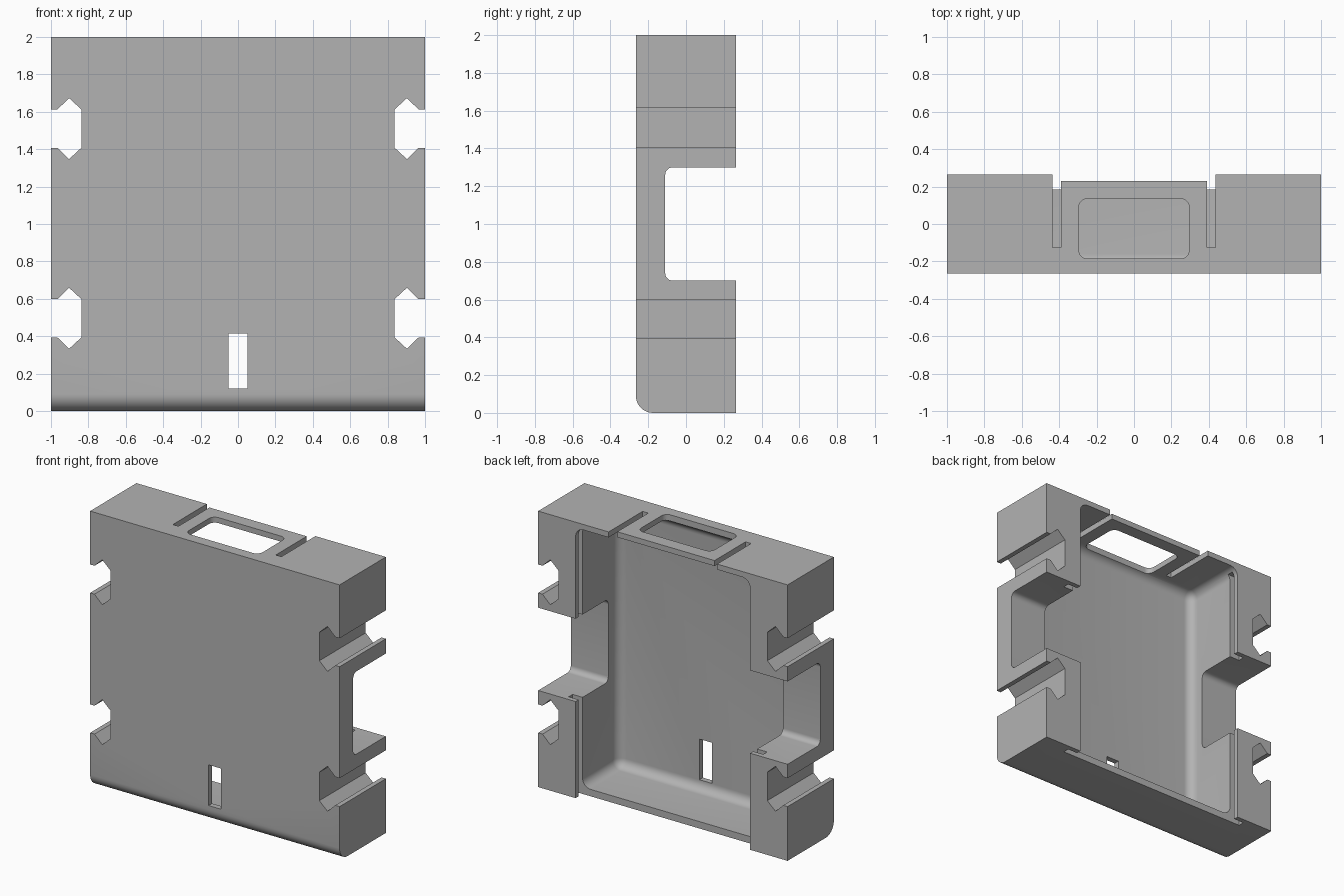
import bpy, bmesh, math
from mathutils import Vector

if "Cube" in bpy.data.objects:
    bpy.data.objects.remove(bpy.data.objects["Cube"])

grey = bpy.data.materials.new("plain_grey")
grey.use_nodes = True
colour = (0.45, 0.45, 0.45, 1)
grey.diffuse_color = colour
grey.node_tree.nodes["Principled BSDF"].inputs["Base Color"].default_value = colour


def finish(name, bm):
    bmesh.ops.recalc_face_normals(bm, faces=bm.faces)
    mesh = bpy.data.meshes.new(name)
    bm.to_mesh(mesh)
    bm.free()
    mesh.materials.append(grey)
    obj = bpy.data.objects.new(name, mesh)
    bpy.context.collection.objects.link(obj)
    return obj


def box(name, low, high, radius=0, rounded=None):
    """Box between two corners, rounding the edges picked by a rule."""
    bm = bmesh.new()
    bmesh.ops.create_cube(bm, size=1)
    for v in bm.verts:
        v.co = Vector([a + (b - a) * (c + 0.5) for a, b, c in zip(low, high, v.co)])
    if radius:
        edges = [e for e in bm.edges if rounded(*[v.co for v in e.verts])]
        bmesh.ops.bevel(bm, geom=edges, offset=radius, segments=8,
                        profile=0.5, affect='EDGES')
    return finish(name, bm)


def prism(name, points):
    """Profile in x and z, run through the whole depth."""
    bm = bmesh.new()
    face = bm.faces.new([bm.verts.new((x, -0.5, z)) for x, z in points])
    new = bmesh.ops.extrude_face_region(bm, geom=[face])["geom"]
    bmesh.ops.translate(bm, vec=(0, 1, 0),
                        verts=[g for g in new if isinstance(g, bmesh.types.BMVert)])
    return finish(name, bm)


def along(axis):
    return lambda a, b: abs((a - b)[axis]) > 0.01


def cut(cutter):
    """Subtract a cutter from the housing and discard it."""
    cutter.hide_render = True
    mod = housing.modifiers.new("cut", 'BOOLEAN')
    mod.operation, mod.solver, mod.object = 'DIFFERENCE', 'EXACT', cutter
    bpy.context.view_layer.objects.active = housing
    bpy.ops.object.modifier_apply(modifier=mod.name)
    bpy.data.objects.remove(cutter)


D = 0.265       # half depth
INNER = 0.70    # half width of the cavity
TOP = 1.96      # underside of the top plate
RIM = 0.185     # back edge of the bottom wall

# Outer block with a rounded lower front edge
housing = box("housing", (-1, -D, 0), (1, D, 2), 0.09,
              lambda a, b: max(a.y, b.y) < 0 and max(a.z, b.z) < 0.1)

# Main cavity, open at the back, filleted inside
cut(box("cavity", (-INNER, -0.225, 0.05), (INNER, 0.5, TOP), 0.065,
        lambda a, b: min(a.y, b.y) < 0.4))

# Entry for the sliding cover: lip opening and grooves through the bottom
cut(box("cover_entry", (-INNER, RIM + 0.02, -0.1), (INNER, 0.5, 0.3)))
cut(box("cover_groove", (-0.78, RIM, -0.1), (0.78, 0.23, 1.94)))

# Wide opening across both sides
cut(box("side_opening", (-2, -0.11, 0.70), (2, 0.5, 1.30), 0.04,
        lambda a, b: along(0)(a, b) and max(a.y, b.y) < 0))

# Keyed mounting channels, two on each side
half = [(1.1, 0.103), (0.965, 0.103), (0.903, 0.163), (0.838, 0.103)]
for side in (-1, 1):
    for z in (0.496, 1.51):
        outline = half + [(x, -h) for x, h in reversed(half)]
        cut(prism("channel", [(side * x, z + h) for x, h in outline]))

# Top latch: flex slits, shortened tab and finger window
for side in (-1, 1):
    a, b = sorted((side * 0.39, side * 0.435))
    cut(box("latch_slit", (a, -0.125, 1.8), (b, 0.5, 2.2)))
cut(box("tab_end", (-0.41, 0.23, 1.8), (0.41, 0.5, 2.2)))
cut(box("top_window", (-0.295, -0.185, 1.8), (0.295, 0.135, 2.2), 0.045, along(2)))

# Small window in the front wall
cut(box("front_window", (-0.05, -0.5, 0.12), (0.05, 0, 0.415)))

# Smooth fillets, sharp corners
for o in bpy.context.selected_objects:
    o.select_set(False)
housing.select_set(True)
bpy.context.view_layer.objects.active = housing
bpy.ops.object.shade_smooth_by_angle(angle=math.radians(30))
